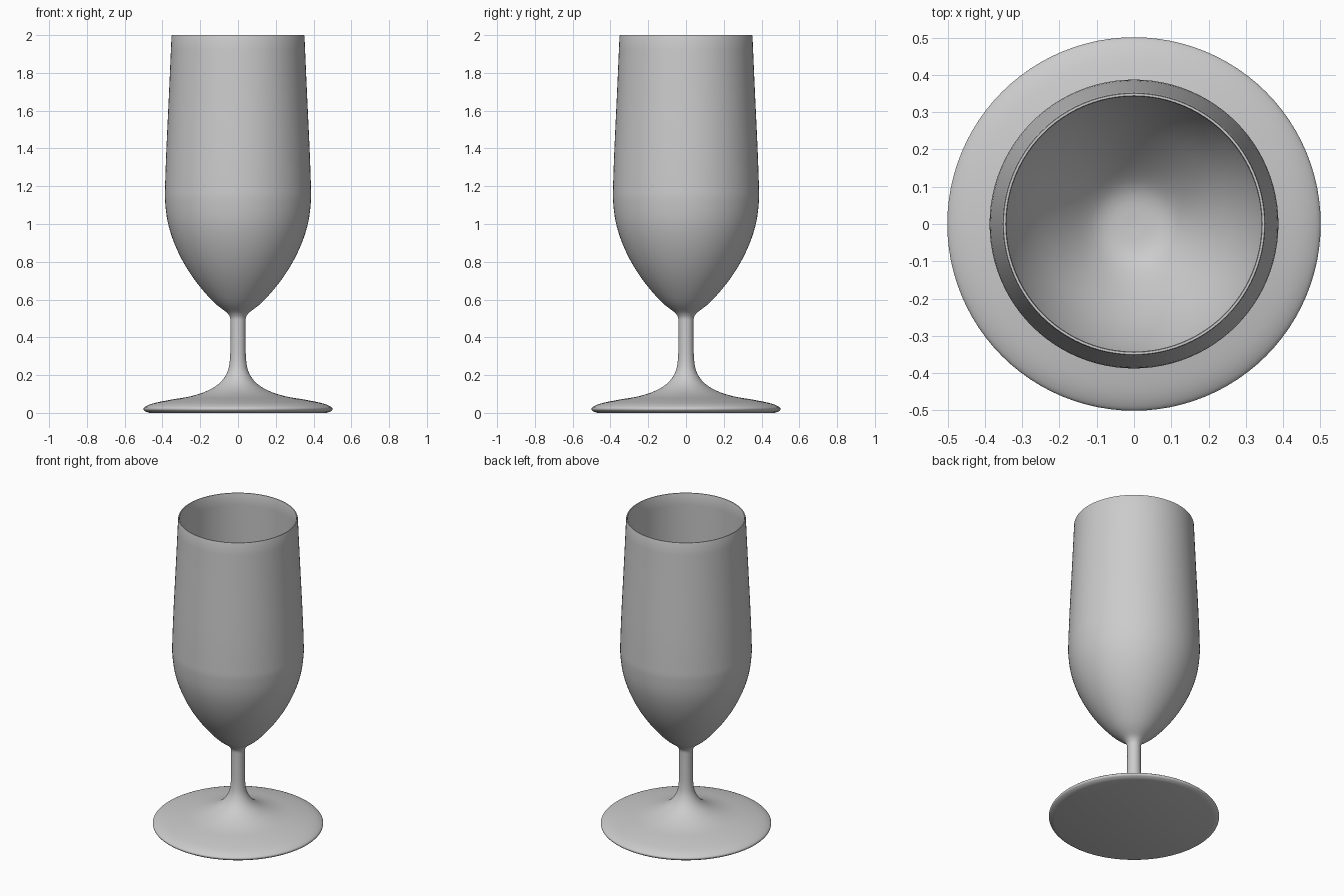
import bpy, bmesh, math
from mathutils import Vector

cube = bpy.data.objects.get("Cube")
if cube:
    bpy.data.objects.remove(cube, do_unlink=True)

SIDES = 96

grey = bpy.data.materials.new("plain grey")
grey.use_nodes = True
colour = (0.6, 0.6, 0.6, 1)
grey.diffuse_color = colour
grey.node_tree.nodes["Principled BSDF"].inputs["Base Color"].default_value = colour


def smooth(points, steps=4):
    """Round a coarse profile with a Catmull-Rom spline."""
    p = [Vector(q) for q in points]
    p = [2 * p[0] - p[1]] + p + [2 * p[-1] - p[-2]]
    out = []
    for a, b, c, d in zip(p, p[1:], p[2:], p[3:]):
        for i in range(steps):
            t = i / steps
            out.append(0.5 * (2 * b + (c - a) * t + (2 * a - 5 * b + 4 * c - d) * t**2
                              + (3 * b - a - 3 * c + d) * t**3))
    return out + [p[-2]]


def lathe(name, profile):
    """Spin a closed (radius, height) profile around the z axis."""
    bm = bmesh.new()
    verts = [bm.verts.new((r, 0, z)) for r, z in profile]
    edges = [bm.edges.new(pair) for pair in zip(verts, verts[1:])]
    bmesh.ops.spin(bm, geom=verts + edges, cent=(0, 0, 0), axis=(0, 0, 1),
                   angle=math.tau, steps=SIDES, use_duplicate=False)
    bmesh.ops.remove_doubles(bm, verts=bm.verts, dist=0.0001)
    bmesh.ops.recalc_face_normals(bm, faces=bm.faces)
    mesh = bpy.data.meshes.new(name)
    bm.to_mesh(mesh)
    bm.free()
    mesh.materials.append(grey)
    obj = bpy.data.objects.new(name, mesh)
    bpy.context.collection.objects.link(obj)
    bpy.ops.object.select_all(action="DESELECT")
    obj.select_set(True)
    bpy.context.view_layer.objects.active = obj
    bpy.ops.object.shade_smooth_by_angle(angle=math.radians(40))
    return obj


# Foot edge, flared foot and stem
foot = smooth([(0.485, 0.005), (0.499, 0.015), (0.495, 0.03), (0.45, 0.05), (0.36, 0.069),
               (0.25, 0.088), (0.16, 0.118), (0.095, 0.16), (0.057, 0.215), (0.043, 0.28),
               (0.04, 0.38), (0.04, 0.47), (0.042, 0.505), (0.055, 0.528)])

# Outside of the bowl, up to the rim
bowl = smooth([(0.055, 0.528), (0.13, 0.588), (0.215, 0.685), (0.285, 0.79), (0.338, 0.9),
               (0.372, 1.01), (0.386, 1.12), (0.386, 1.2), (0.379, 1.4),
               (0.365, 1.7), (0.352, 1.994)])

# Inside of the bowl, from the rim down to the floor
inside = smooth([(0.342, 1.994), (0.353, 1.7), (0.367, 1.4), (0.374, 1.2), (0.374, 1.12),
                 (0.36, 1.015), (0.327, 0.91), (0.274, 0.802), (0.204, 0.7),
                 (0.13, 0.615), (0.075, 0.58), (0, 0.572)])

rim = [(0.35, 2), (0.344, 2)]
base = [(0, 0), (0.47, 0)]

lathe("stemmed_glass", base + foot + bowl[1:] + rim + inside)
